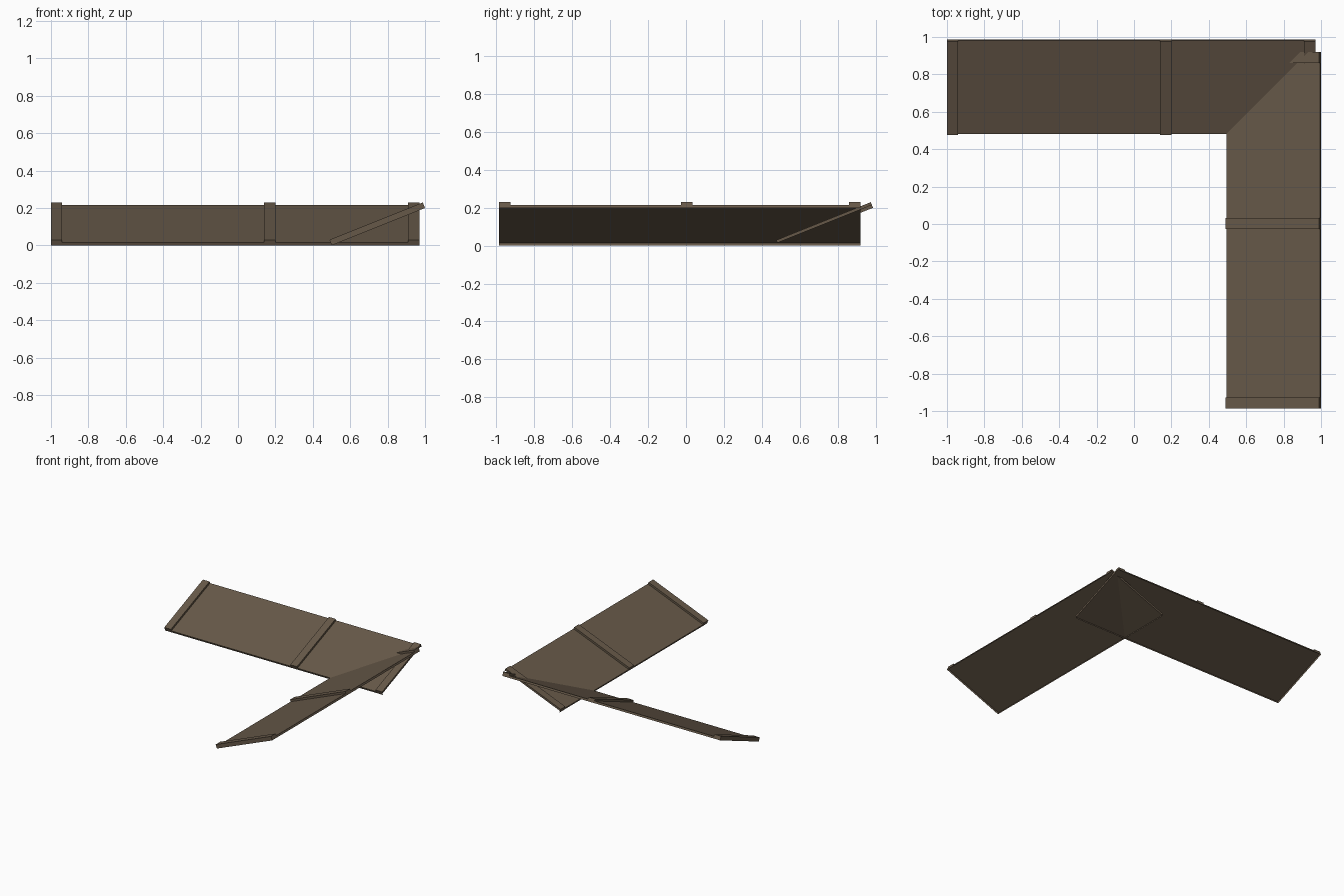
import bpy
import bmesh
from mathutils import Vector

cube = bpy.data.objects.get("Cube")
if cube:
    bpy.data.objects.remove(cube, do_unlink=True)

wood = bpy.data.materials.new("weathered brown")
wood.use_nodes = True
colour = (0.133, 0.098, 0.065, 1)
wood.diffuse_color = colour
wood.node_tree.nodes["Principled BSDF"].inputs["Base Color"].default_value = colour

THICK = 0.016
RUN, RISE = 0.499, 0.2
UP = Vector((0, 0, 1))


def sloped_box(name, along, across, eave, start, end, layer, open_sides=()):
    """Box lying on a slope; layer 0 is the panel, layer 1 sits on top of it."""
    slope = across * RUN + UP * RISE
    normal = (UP * RUN - across * RISE).normalized()
    bm = bmesh.new()
    bmesh.ops.create_cube(bm, size=1)
    for v in bm.verts:
        s, t, n = (c + 0.5 for c in v.co)
        v.co = (along * (start + s * (end - start)) + across * eave
                + slope * t + normal * THICK * (n + layer))
    bmesh.ops.recalc_face_normals(bm, faces=bm.faces)
    # Leave the hidden underside and corner end open
    sides = {"under": -normal, "corner": along}
    for side in open_sides:
        faces = [f for f in bm.faces if f.normal.dot(sides[side]) > 0.9]
        bmesh.ops.delete(bm, geom=faces, context="FACES")
    mesh = bpy.data.meshes.new(name)
    bm.to_mesh(mesh)
    bm.free()
    mesh.materials.append(wood)
    obj = bpy.data.objects.new(name, mesh)
    bpy.context.collection.objects.link(obj)


def roof_wing(name, along, across, eave, start, end, battens):
    sloped_box(name + "_roof_panel", along, across, eave, start, end, 0,
               ("under", "corner"))
    for label, left in zip(("outer", "middle", "corner"), battens):
        sloped_box(f"{name}_{label}_batten", along, across, eave,
                   left, left + 0.06, 1)


# Two wings crossing at the mitred corner
X, Y = Vector((1, 0, 0)), Vector((0, 1, 0))
roof_wing("back", X, Y, 0.488, -1.0, 0.97, (-1.0, 0.14, 0.91))
roof_wing("left", Y, X, 0.501, -0.987, 0.92, (-0.987, -0.027, 0.86))
